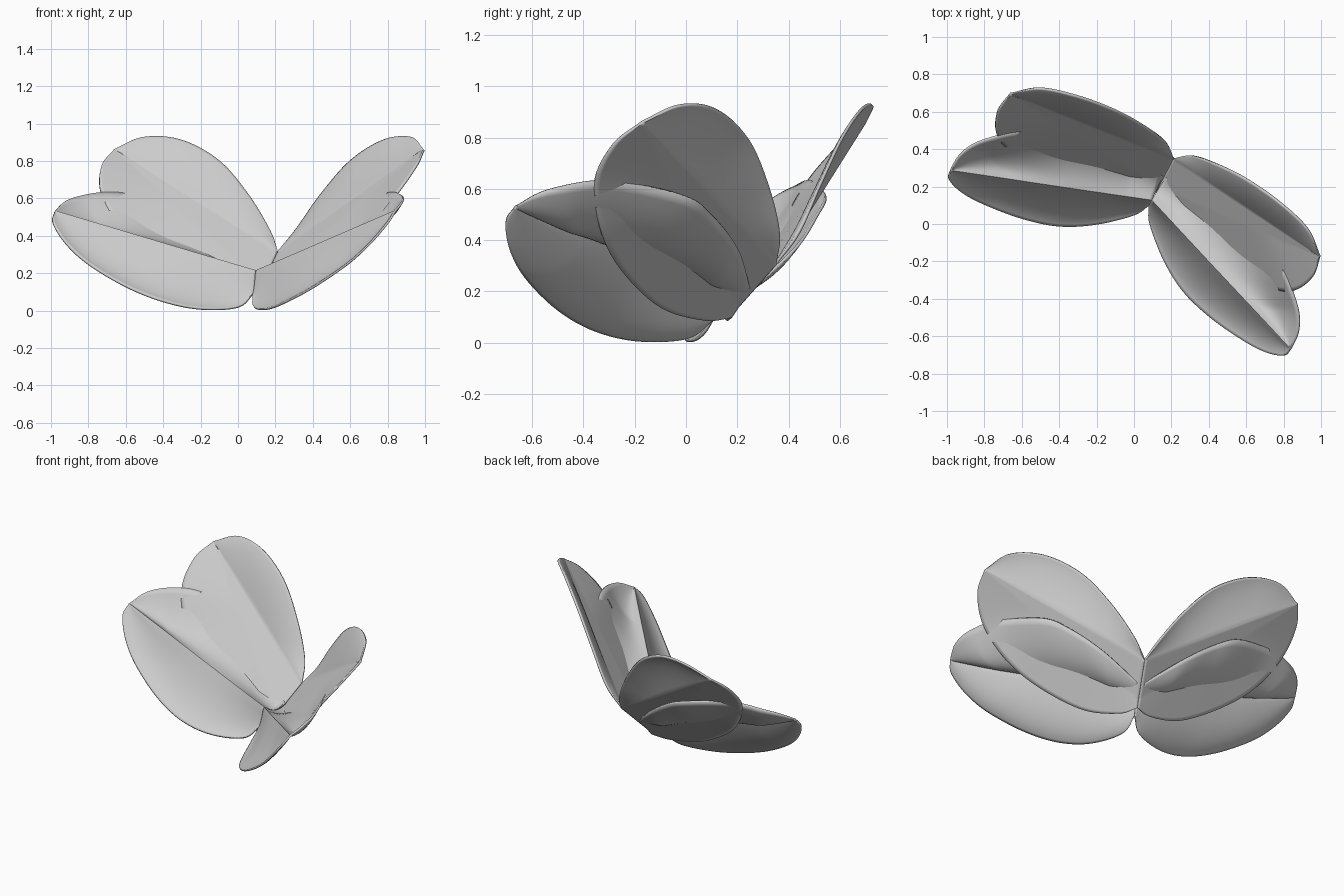
import bpy
import bmesh
import math
from mathutils import Vector

cube = bpy.data.objects.get("Cube")
if cube:
    bpy.data.objects.remove(cube, do_unlink=True)

GREY = (0.6, 0.6, 0.6, 1)
mat = bpy.data.materials.new("pale_grey")
mat.use_nodes = True
mat.diffuse_color = GREY
mat.node_tree.nodes["Principled BSDF"].inputs["Base Color"].default_value = GREY

ROWS, COLS = 64, 14


def spline(points, v):
    """Smooth curve through the points, v from 0 to 1."""
    pts = [Vector(p) for p in points]
    n = len(pts) - 1
    i = min(int(v * n), n - 1)
    f = v * n - i
    p1, p2 = pts[i], pts[i + 1]
    p0 = pts[i - 1] if i > 0 else 2 * p1 - p2
    p3 = pts[i + 2] if i + 2 <= n else 2 * p2 - p1
    return 0.5 * (2 * p1 + (p2 - p0) * f + (2 * p0 - 5 * p1 + 4 * p2 - p3) * f**2
                  + (3 * p1 - p0 - 3 * p2 + p3) * f**3)


def wing_pair(name, rails, bulges):
    """Loft strips between rails that run root to tip, bulged in z, then mirror."""
    bm = bmesh.new()
    grid = []
    for r in range(ROWS):
        v = r / ROWS
        ends = [spline(rail, v) for rail in rails]
        row = [bm.verts.new(ends[0])]
        for a, b, bulge in zip(ends, ends[1:], bulges):
            for c in range(1, COLS + 1):
                u = c / COLS
                p = a.lerp(b, u)
                p.z += 4 * u * (1 - u) * bulge * min(1, (b - a).length / 0.3)
                row.append(bm.verts.new(p))
        grid.append(row)
    for lo, hi in zip(grid, grid[1:]):
        for i in range(len(lo) - 1):
            bm.faces.new((lo[i], lo[i + 1], hi[i + 1], hi[i]))
    # close the fan at the tip
    tip = bm.verts.new(rails[0][-1])
    for i in range(len(grid[-1]) - 1):
        bm.faces.new((grid[-1][i], grid[-1][i + 1], tip))
    bmesh.ops.recalc_face_normals(bm, faces=bm.faces)
    mesh = bpy.data.meshes.new(name)
    bm.to_mesh(mesh)
    bm.free()
    mesh.materials.append(mat)
    ob = bpy.data.objects.new(name, mesh)
    bpy.context.collection.objects.link(ob)
    ob.location = (0.022, -0.012, 0)
    ob.rotation_euler.z = math.radians(-27.7)
    solid = ob.modifiers.new("thickness", "SOLIDIFY")
    solid.thickness = 0.012
    solid.offset = 0
    ob.modifiers.new("mirror", "MIRROR").use_axis[0] = True
    bpy.context.view_layer.objects.active = ob
    ob.select_set(True)
    bpy.ops.object.shade_smooth_by_angle(angle=math.radians(30))
    ob.select_set(False)


# upper wings: rim, two veins, rim
tip = (0.935, 0.31, 0.86)
wing_pair("upper_wings", [
    [(0, 0.41, 0.31), (0.08, 0.468, 0.43), (0.22, 0.49, 0.62), (0.397, 0.493, 0.80),
     (0.61, 0.466, 0.91), (0.807, 0.41, 0.925), tip],
    [(0, 0.41, 0.31), tip],
    [(0, 0.24, 0.14), tip],
    [(0, 0.21, 0.10), (0.093, 0.14, 0.09), (0.294, 0.054, 0.14), (0.547, 0.018, 0.28),
     (0.742, 0.03, 0.43), (0.89, 0.077, 0.62), (0.95, 0.19, 0.77), tip],
], [0.03, 0, 0])

# lower wings: rim, one raised vein, rim
tip = (1.027, -0.2, 0.53)
wing_pair("lower_wings", [
    [(0.01, 0.30, 0.21), (0.246, 0.368, 0.37), (0.444, 0.359, 0.50), (0.585, 0.32, 0.57),
     (0.79, 0.163, 0.625), (0.89, 0.077, 0.63), (0.977, -0.015, 0.61), (1.02, -0.105, 0.58), tip],
    [(0, 0.16, 0.21), tip],
    [(0, 0.13, 0.09), (0.048, 0.044, 0.02), (0.202, -0.093, 0.01), (0.374, -0.195, 0.05),
     (0.57, -0.252, 0.13), (0.782, -0.279, 0.25), (0.918, -0.278, 0.36),
     (1.01, -0.25, 0.47), tip],
], [-0.07, -0.05])
